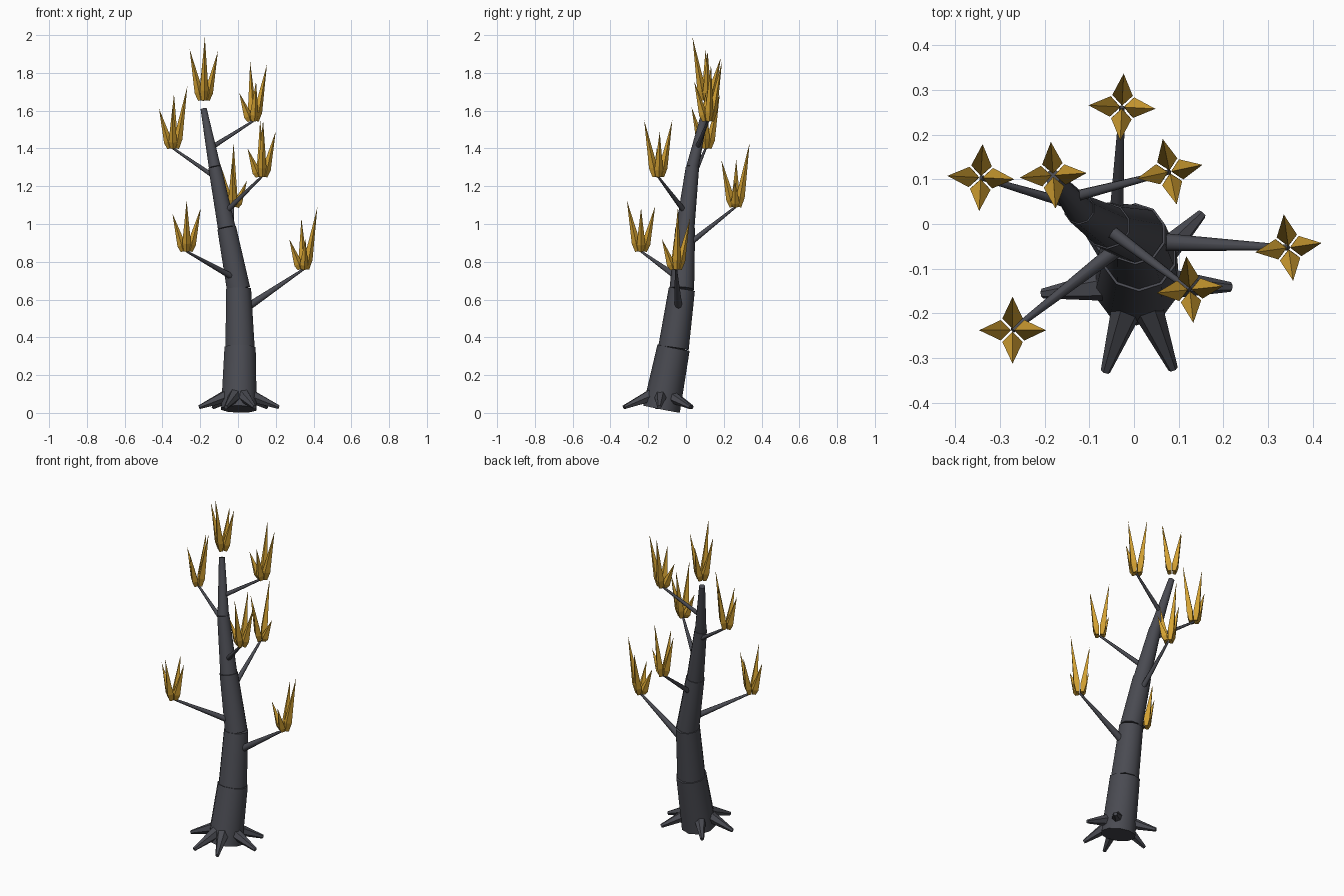
import bpy
import bmesh
import math
from mathutils import Vector, Matrix

cube = bpy.data.objects.get("Cube")
if cube:
    bpy.data.objects.remove(cube, do_unlink=True)


def material(name, color):
    m = bpy.data.materials.new(name)
    m.use_nodes = True
    m.diffuse_color = color
    bsdf = m.node_tree.nodes["Principled BSDF"]
    bsdf.inputs["Base Color"].default_value = color
    bsdf.inputs["Roughness"].default_value = 0.8
    return m


BARK = material("charcoal bark", (0.068, 0.07, 0.084, 1))
GOLD = material("golden leaf", (0.65, 0.355, 0.032, 1))


def add_frustum(bm, a, b, r1, r2, sides, spin):
    """Tapered prism from a to b; spin fixes the turn of its corners."""
    a, b = Vector(a), Vector(b)
    axis = (b - a).normalized()
    tilt = Vector((0, 0, 1)).rotation_difference(axis)
    rot = tilt.to_matrix() @ Matrix.Rotation(spin, 3, 'Z')
    mat = Matrix.Translation((a + b) / 2) @ rot.to_4x4()
    bmesh.ops.create_cone(bm, cap_ends=True, segments=sides, radius1=r1,
                          radius2=r2, depth=(b - a).length, matrix=mat)


def finish(bm, name, mat, smooth):
    mesh = bpy.data.meshes.new(name)
    bm.to_mesh(mesh)
    bm.free()
    mesh.materials.append(mat)
    obj = bpy.data.objects.new(name, mesh)
    bpy.context.collection.objects.link(obj)
    if smooth:
        bpy.ops.object.select_all(action='DESELECT')
        bpy.context.view_layer.objects.active = obj
        obj.select_set(True)
        bpy.ops.object.shade_smooth_by_angle(angle=math.radians(50))


def limb(name, a, b, r1, r2, sides):
    bm = bmesh.new()
    add_frustum(bm, a, b, r1, r2, sides, 0)
    finish(bm, name, BARK, True)


# Trunk: five stacked tapering segments, each a little wider than the next
trunk = [((0.005, -0.13, 0.02), 0.099), ((0.011, -0.066, 0.345), 0.081),
         ((0.003, -0.022, 0.655), 0.065), ((-0.06, -0.004, 0.98), 0.049),
         ((-0.123, 0.034, 1.3), 0.033), ((-0.182, 0.105, 1.61), 0.016)]
for i, ((a, r1), (b, r2)) in enumerate(zip(trunk, trunk[1:])):
    limb(f"trunk_segment_{i + 1}", a, b, r1, r2 * 1.07, 10)

# Roots: spikes fanned around the foot
for i, deg in enumerate((46, -3, -67, -109, -173, 130)):
    c, s = math.cos(math.radians(deg)), math.sin(math.radians(deg))
    limb(f"root_{i + 1}", (0.005 + 0.06 * c, -0.13 + 0.06 * s, 0.092),
         (0.005 + 0.212 * c, -0.13 + 0.212 * s, 0.03), 0.036, 0.011, 6)


# Leaf tufts: four leaning diamond blades (right, back, left, front)
def tuft(name, base, turn, heights):
    bm = bmesh.new()
    for k, h in enumerate(heights):
        ang = math.radians(turn) + k * math.pi / 2
        out = Vector((math.cos(ang), math.sin(ang), 0))
        foot = Vector(base) + out * 0.017
        tip = Vector(base) + out * 0.075 + Vector((0, 0, h))
        belly = foot.lerp(tip, 0.16)
        add_frustum(bm, foot, belly, 0.014, 0.023, 4, ang)
        add_frustum(bm, belly, tip, 0.023, 0, 4, ang)
    finish(bm, name, GOLD, False)


# Branch start, branch radius, tuft base, tuft turn, blade heights
crown = [
    ((0.05, -0.04, 0.56), 0.021, (0.346, -0.053, 0.76), 8,
     (0.33, 0.27, 0.16, 0.16)),
    ((-0.03, -0.05, 0.72), 0.018, (-0.272, -0.238, 0.855), 0,
     (0.23, 0.24, 0.2, 0.27)),
    ((-0.04, 0.01, 0.89), 0.016, (-0.027, 0.262, 1.09), -3,
     (0.14, 0.34, 0.25, 0.25)),
    ((-0.06, -0.01, 1.07), 0.015, (0.125, -0.147, 1.25), 6,
     (0.24, 0.3, 0.15, 0.3)),
    ((-0.11, 0.035, 1.24), 0.013, (-0.343, 0.104, 1.4), -3,
     (0.33, 0.29, 0.21, 0.22)),
    ((-0.14, 0.06, 1.405), 0.013, (0.08, 0.117, 1.545), 12,
     (0.3, 0.315, 0.15, 0.21)),
    (None, 0, (-0.181, 0.109, 1.655), 4, (0.26, 0.225, 0.27, 0.335)),
]
for i, (start, radius, base, turn, heights) in enumerate(crown):
    if start:
        limb(f"branch_{i + 1}", start, base, radius, 0.006, 8)
    tuft(f"leaf_tuft_{i + 1}", base, turn, heights)
